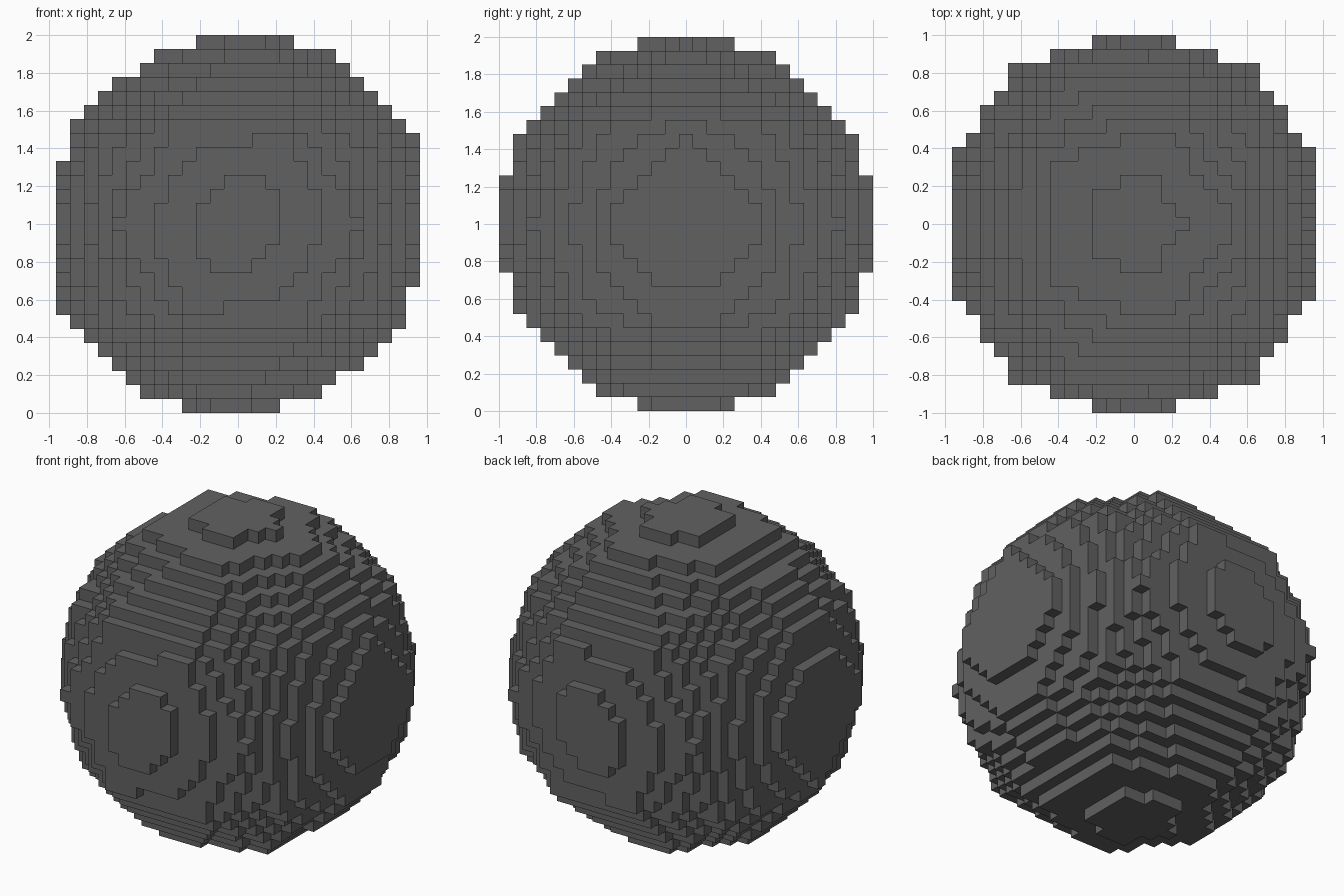
import bpy
import bmesh
from mathutils import Vector

if "Cube" in bpy.data.objects:
    bpy.data.objects.remove(bpy.data.objects["Cube"], do_unlink=True)

CELL = 2 / 27        # edge length of one block
RADIUS = 14.085      # ball radius, in blocks

# Faceted guide ball: keep only its face planes
guide = bmesh.new()
bmesh.ops.create_icosphere(guide, subdivisions=2, radius=1)
for v in guide.verts:
    v.co = v.co.normalized() * RADIUS
guide.normal_update()
planes = []
for f in guide.faces:
    d = f.normal.dot(f.verts[0].co)
    planes.append((f.normal.copy() if d > 0 else -f.normal, abs(d)))
guide.free()


def inside(p):
    return all(n.dot(p) <= d for n, d in planes)


# Blocks whose centres lie in the ball: 26 across x, 27 across y and z
blocks = {(i, j, k)
          for i in range(-14, 14) for j in range(-14, 15) for k in range(-14, 15)
          if inside(Vector((i + 0.5, j, k)))}

# Outer skin: one square wherever a block meets empty space
bm = bmesh.new()
corners = {}


def corner(c):
    key = tuple(round(2 * a) for a in c)
    if key not in corners:
        corners[key] = bm.verts.new((c[0] * CELL, c[1] * CELL, c[2] * CELL + 1))
    return corners[key]


for b in sorted(blocks):
    centre = Vector((b[0] + 0.5, b[1], b[2]))
    for axis in range(3):
        for side in (-1, 1):
            step = [0, 0, 0]
            step[axis] = side
            if tuple(a + s for a, s in zip(b, step)) in blocks:
                continue
            n = Vector(step)
            u, w = Vector((0, 0, 0)), Vector((0, 0, 0))
            u[(axis + 1) % 3] = 0.5
            w[(axis + 2) % 3] = 0.5 * side
            mid = centre + n * 0.5
            bm.faces.new([corner(mid + q) for q in (-u - w, u - w, u + w, -u + w)])

mesh = bpy.data.meshes.new("block_ball")
bm.to_mesh(mesh)
bm.free()
ball = bpy.data.objects.new("block_ball", mesh)
bpy.context.collection.objects.link(ball)

# Dark grey material
grey = bpy.data.materials.new("dark_grey")
grey.use_nodes = True
colour = (0.12, 0.12, 0.12, 1)
grey.diffuse_color = colour
for node in grey.node_tree.nodes:
    if node.type == "BSDF_PRINCIPLED":
        node.inputs["Base Color"].default_value = colour
mesh.materials.append(grey)
